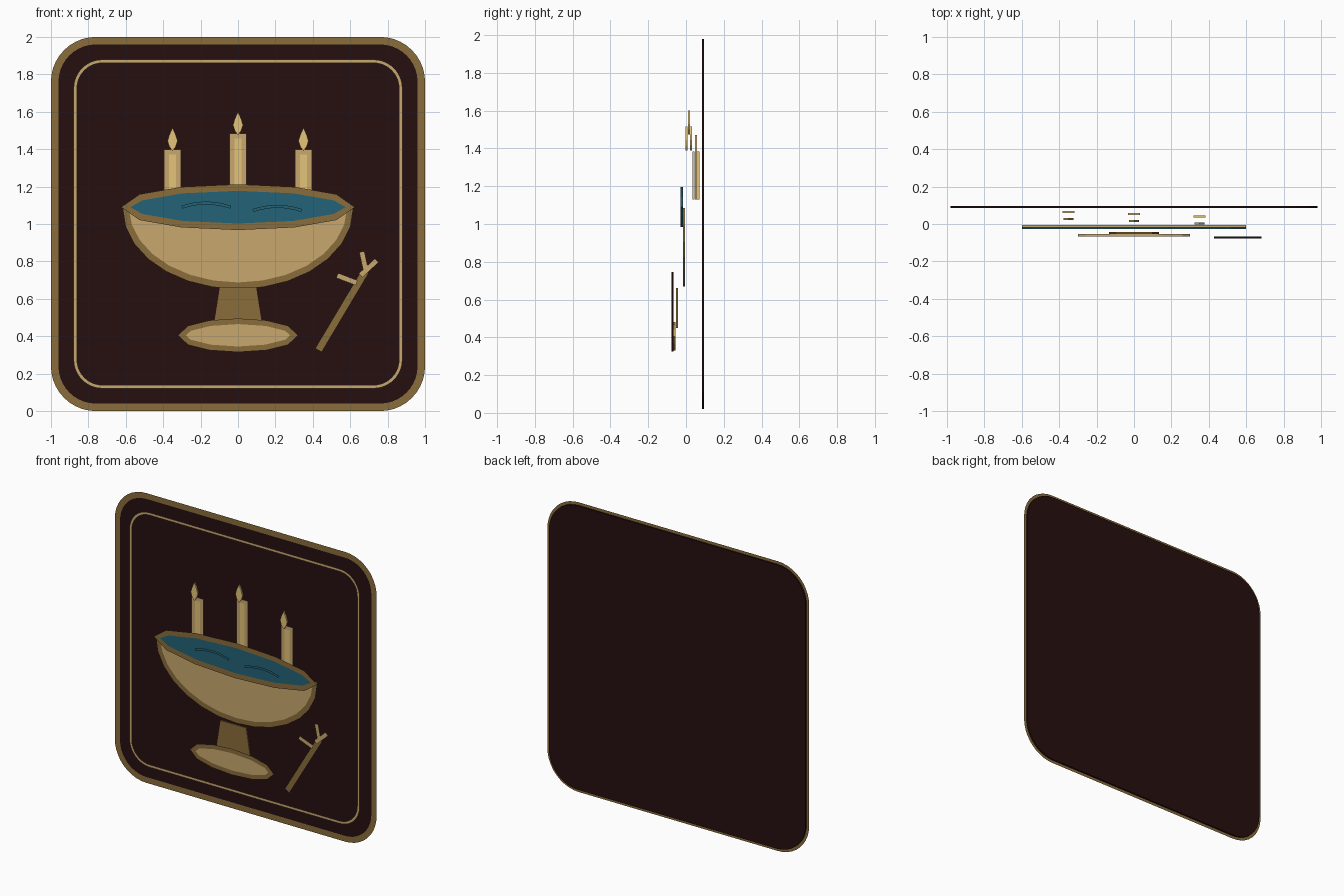
import bpy, bmesh, math
from mathutils import Vector

cube = bpy.data.objects.get("Cube")
if cube:
    bpy.data.objects.remove(cube, do_unlink=True)


def material(name, rgb):
    lin = [((c / 255 + 0.055) / 1.055) ** 2.4 for c in rgb]
    m = bpy.data.materials.new(name)
    m.diffuse_color = (*lin, 1)
    m.use_nodes = True
    m.node_tree.nodes["Principled BSDF"].inputs["Base Color"].default_value = (*lin, 1)
    return m


MAROON = material("dark maroon", (38, 15, 15))
BRONZE = material("bronze", (138, 109, 59))
TAN = material("tan gold", (200, 169, 110))
GLOW = material("candle yellow", (227, 196, 120))
TEAL = material("water teal", (36, 98, 118))

STEP, HALF = 0.0125, 0.0055


def depth(layer):
    return 0.09 - STEP * layer


def finish(bm, name, mat):
    mesh = bpy.data.meshes.new(name)
    bm.to_mesh(mesh)
    bm.free()
    mesh.materials.append(mat)
    bpy.context.collection.objects.link(bpy.data.objects.new(name, mesh))


# Thin plate cut to an outline
def plate(name, pts, layer, mat):
    bm = bmesh.new()
    y = depth(layer)
    face = bm.faces.new([bm.verts.new((x, y + HALF, z)) for x, z in pts])
    out = bmesh.ops.extrude_face_region(bm, geom=[face])
    moved = [v for v in out["geom"] if isinstance(v, bmesh.types.BMVert)]
    bmesh.ops.translate(bm, vec=(0, -2 * HALF, 0), verts=moved)
    if not any(f.normal.y > 0.9 for f in bm.faces if f.is_valid) and face not in bm.faces:
        bm.faces.new([v for v in bm.verts if v not in moved])
    bmesh.ops.recalc_face_normals(bm, faces=bm.faces[:])
    finish(bm, name, mat)


# Flat line of constant width with mitred corners, on the front of a layer
def ribbon(name, pts, width, layer, mat, closed=True):
    pts = [Vector(p) for p in pts]
    n = len(pts)
    y = depth(layer) - HALF - 0.0006
    bm = bmesh.new()
    rails = []
    for i, p in enumerate(pts):
        before = (p - pts[i - 1]).normalized() if closed or i > 0 else None
        after = (pts[(i + 1) % n] - p).normalized() if closed or i < n - 1 else None
        before, after = before or after, after or before
        normal = Vector((-before.y, before.x)) + Vector((-after.y, after.x))
        normal.normalize()
        cosine = max(0.7, normal.dot(Vector((-after.y, after.x))))
        off = normal * (width / 2 / cosine)
        rails.append([bm.verts.new((q.x, y, q.y)) for q in (p + off, p - off)])
    for i in range(n if closed else n - 1):
        a, b = rails[i], rails[(i + 1) % n]
        f = bm.faces.new((a[0], a[1], b[1], b[0]))
        f.normal_update()
        if f.normal.y > 0:
            f.normal_flip()
    finish(bm, name, mat)


def ellipse(cx, cz, rx, rz, count, start=0.0, sweep=2 * math.pi, ends=False):
    steps = count + 1 if ends else count
    return [(cx + rx * math.cos(start + sweep * i / count),
             cz + rz * math.sin(start + sweep * i / count)) for i in range(steps)]


def rounded_square(half, radius):
    pts = []
    inner = half - radius
    for k, (sx, sz) in enumerate(((1, 1), (-1, 1), (-1, -1), (1, -1))):
        pts += ellipse(sx * inner, 1 + sz * inner, radius, radius, 10,
                       k * math.pi / 2, math.pi / 2, True)
    return pts


# Back panel with its rim and inner border line
panel = rounded_square(0.98, 0.22)
plate("back_panel", panel, 0, MAROON)
ribbon("panel_rim", panel, 0.04, 0, BRONZE)
ribbon("inner_border", rounded_square(0.87, 0.145), 0.018, 1, TAN)

# Candles and flames
flame = [(0, 0), (0.018, 0.025), (0.027, 0.055), (0.016, 0.09), (0, 0.125),
         (-0.016, 0.09), (-0.027, 0.055), (-0.018, 0.025)]
candles = (("right", -0.35, 1.385), ("middle", 0, 1.47), ("left", 0.35, 1.385))
for i, (side, x, top) in enumerate(candles):
    body = [(x - 0.032, 1.13), (x + 0.032, 1.13), (x + 0.032, top), (x - 0.032, top)]
    plate(side + "_candle", body, 2 + i, GLOW)
    ribbon(side + "_candle_edge", body, 0.026, 2 + i, TAN)
    plate(side + "_flame", [(x + a, top + 0.005 + b) for a, b in flame], 5 + i, GLOW)

# Bowl
bowl = ellipse(0, 1.085, 0.6, 0.415, 14, math.pi, math.pi, True)
plate("bowl", bowl, 8, TAN)
ribbon("bowl_edge", bowl, 0.035, 8, BRONZE)

# Water surface with rim and ripples
water = ellipse(0, 1.09, 0.6, 0.105, 12)
plate("water", water, 9, TEAL)
ribbon("bowl_rim", water, 0.035, 9, BRONZE)
for side, x, z in (("right", -0.17, 1.09), ("left", 0.21, 1.072)):
    arc = [(x + 0.13 * t / 4, z + 0.022 * (1 - (t / 4) ** 2)) for t in range(-4, 5)]
    ribbon(side + "_ripple", arc, 0.016, 10, TEAL, False)

# Stem and foot
plate("stem", [(-0.1, 0.66), (0.1, 0.66), (0.133, 0.45), (-0.133, 0.45)], 11, BRONZE)
foot = ellipse(0, 0.405, 0.3, 0.075, 12)
plate("foot", foot, 12, TAN)
ribbon("foot_edge", foot, 0.03, 12, BRONZE)

# Twig with three short branches
plate("twig_core", [(0.429, 0.325), (0.431, 0.324), (0.681, 0.744), (0.679, 0.745)],
      13, MAROON)
ribbon("twig", [(0.43, 0.325), (0.68, 0.745)], 0.04, 13, BRONZE, False)
branches = ([(0.53, 0.725), (0.635, 0.685)], [(0.662, 0.852), (0.685, 0.745)],
            [(0.742, 0.805), (0.655, 0.725)])
for i, line in enumerate(branches):
    ribbon("twig_branch_%d" % (i + 1), line, 0.028, 14, TAN, False)
